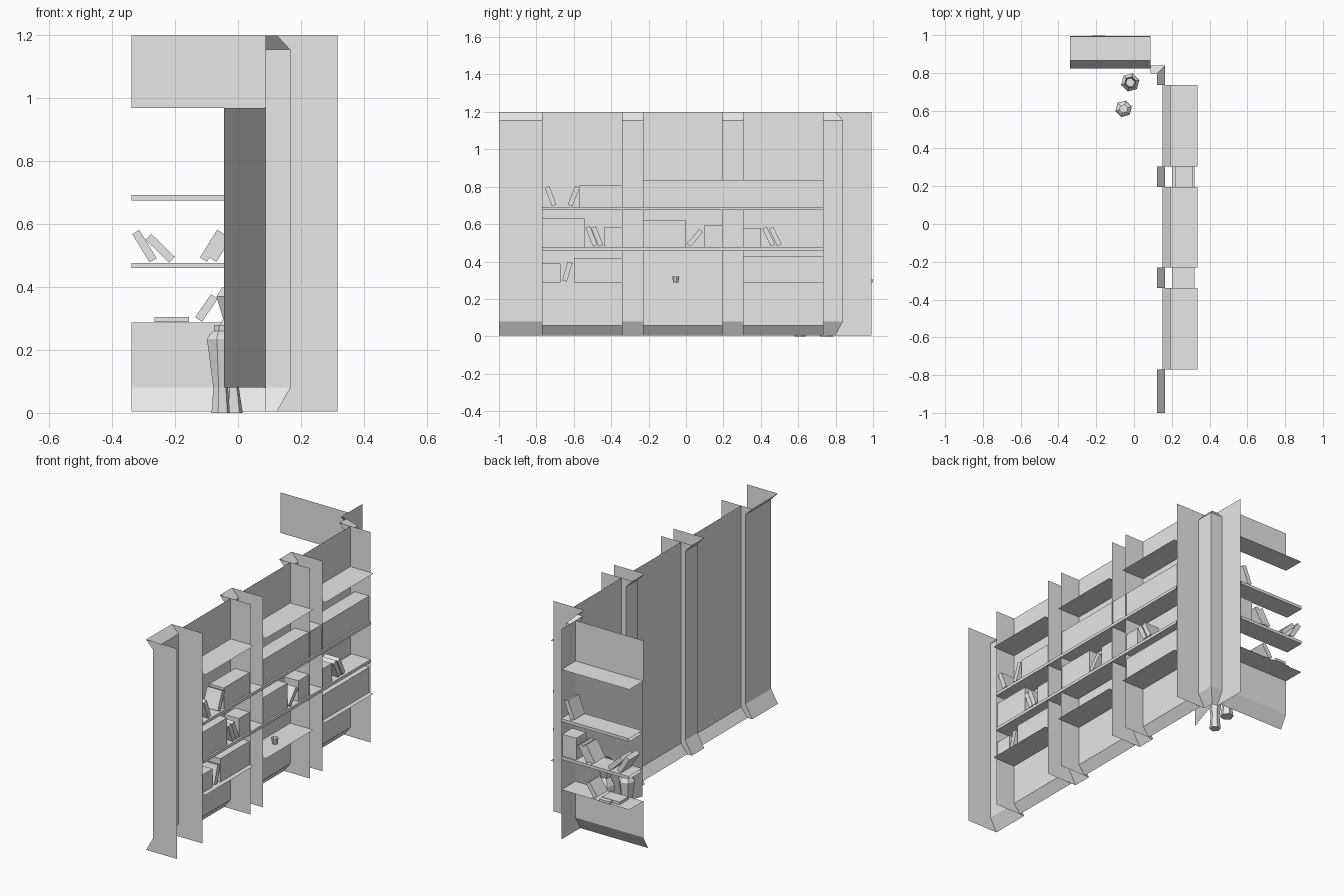
import bpy, bmesh, math
from mathutils import Vector

if "Cube" in bpy.data.objects:
    bpy.data.objects.remove(bpy.data.objects["Cube"])

grey = bpy.data.materials.new("plain grey")
grey.diffuse_color = (0.8, 0.8, 0.8, 1)
grey.use_nodes = True
grey.node_tree.nodes["Principled BSDF"].inputs["Base Color"].default_value = grey.diffuse_color


# Two wall frames: u runs along the wall, d is depth towards its open front
def long_wall(u, d, z):
    return Vector((d, u, z))


def short_wall(u, d, z):
    return Vector((u, d + 0.675, z))


def make(name, faces):
    """Object from a list of polygons."""
    bm = bmesh.new()
    for f in faces:
        bm.faces.new([bm.verts.new(p) for p in f])
    bmesh.ops.remove_doubles(bm, verts=bm.verts, dist=0.0005)
    me = bpy.data.meshes.new(name)
    bm.to_mesh(me)
    bm.free()
    me.materials.append(grey)
    ob = bpy.data.objects.new(name, me)
    bpy.context.collection.objects.link(ob)
    return ob


def strip(frame, profile, u0, u1):
    """Sweep a (d, z) profile along the wall."""
    return [[frame(u0, *a), frame(u1, *a), frame(u1, *b), frame(u0, *b)]
            for a, b in zip(profile, profile[1:])]


FIN = 0.317
PILLAR = [(0.123, 0.005), (0.165, 0.08), (0.165, 1.155), (0.123, 1.2)]
BAYS = [(-0.77, -0.34), (-0.23, 0.195), (0.305, 0.735)]
SHORT = (-0.338, 0.088)


def fin(frame, u):
    pts = [(FIN, 1.2), (FIN, 0.005)] + PILLAR
    return [[frame(u, d, z) for d, z in pts]]


# Upright side panels
for u in [-1.0] + [e for b in BAYS for e in b]:
    make("side_panel", fin(long_wall, u))
make("side_panel_short", fin(short_wall, SHORT[1]))

# Pillars between bays, and the mitred corner pillar
for u0, u1 in [(-1.0, -0.77), (-0.34, -0.23), (0.195, 0.305)]:
    make("pillar", strip(long_wall, PILLAR, u0, u1))
corner = []
for a, b in zip(PILLAR, PILLAR[1:]):
    corner.append([long_wall(0.735, *a), long_wall(a[0] + 0.675, *a),
                   long_wall(b[0] + 0.675, *b), long_wall(0.735, *b)])
    corner.append([short_wall(0.088, *a), short_wall(a[0], *a),
                   short_wall(b[0], *b), short_wall(0.088, *b)])
make("corner_pillar", corner)

# Bay backs with a kicked-out foot
for u0, u1 in BAYS:
    make("bay_back", strip(long_wall, [(0.152, 0.005), (0.192, 0.057),
                                       (0.192, 0.97), (0.192, 1.2)], u0, u1))
make("short_back_lower", strip(short_wall, [(0.148, 0.005), (0.19, 0.08),
                                            (0.19, 0.287)], *SHORT))
make("short_back_upper", strip(short_wall, [(0.19, 0.97), (0.19, 1.2)], *SHORT))

# Hinged back panel standing open
make("open_door", [[(0.088, 0.865, 0.08), (-0.044, 0.455, 0.08),
                    (-0.044, 0.455, 0.97), (0.088, 0.865, 0.97)]])

# Thin top and bottom shelves of each bay
for z in (0.287, 0.97):
    for u0, u1 in BAYS:
        make("bay_shelf", strip(long_wall, [(0.192, z), (0.337, z)], u0, u1))
    make("short_bay_shelf", strip(short_wall, [(0.19, z), (0.317, z)], *SHORT))

# Thick shelves running through, open at the ends
for z in (0.46, 0.675):
    prof = [(0.2, z), (0.32, z), (0.32, z + 0.017), (0.2, z + 0.017), (0.2, z)]
    make("long_shelf", strip(long_wall, prof, -0.77, 0.735))
    make("short_shelf", strip(short_wall, prof, *SHORT))


# Rows of upright books as plain blocks
def book_row(frame, u0, u1, z0, z1):
    prof = [(0.22, z0), (0.22, z1), (0.31, z1), (0.31, z0)]
    sides = [[frame(u, d, z) for d, z in prof] for u in (u0, u1)]
    make("book_row", strip(frame, prof, u0, u1) + sides)


for u0, u1, z0, z1 in [
        (-0.57, -0.34, 0.692, 0.81), (-0.23, 0.735, 0.692, 0.835),
        (-0.77, -0.54, 0.477, 0.63), (-0.435, -0.34, 0.477, 0.585),
        (-0.23, 0.0, 0.477, 0.62), (0.10, 0.195, 0.477, 0.595),
        (0.305, 0.40, 0.477, 0.58), (-0.77, -0.67, 0.287, 0.39),
        (-0.60, -0.34, 0.287, 0.42), (0.305, 0.735, 0.287, 0.43)]:
    book_row(long_wall, u0, u1, z0, z1)
book_row(short_wall, 0.0, 0.088, 0.477, 0.6)


# Single leaning books: foot position and top position along the wall
def book(frame, u0, z0, u1, z1, thick=0.026, d0=0.22, d1=0.315):
    a, b = Vector((u0, z0)), Vector((u1, z1))
    n = (b - a).normalized()
    n = Vector((-n.y, n.x)) * thick / 2
    q = [a - n, a + n, b + n, b - n]
    faces = strip(frame, [(0, 0)], 0, 0)
    for d in (d0, d1):
        faces.append([frame(p.x, d, p.y) for p in q])
    for p, r in zip(q, q[1:] + q[:1]):
        faces.append([frame(p.x, d0, p.y), frame(p.x, d1, p.y),
                      frame(r.x, d1, r.y), frame(r.x, d0, r.y)])
    make("book", faces)


for u0, z0, u1, z1 in [
        (-0.705, 0.70, -0.743, 0.80), (-0.62, 0.70, -0.58, 0.80),
        (-0.485, 0.485, -0.525, 0.585), (-0.455, 0.485, -0.495, 0.585),
        (0.015, 0.487, 0.08, 0.565), (0.465, 0.487, 0.42, 0.58),
        (0.50, 0.487, 0.455, 0.58), (-0.65, 0.295, -0.62, 0.395)]:
    book(long_wall, u0, z0, u1, z1)
for u0, z0, u1, z1 in [
        (-0.27, 0.485, -0.325, 0.575), (-0.21, 0.487, -0.285, 0.56),
        (-0.11, 0.487, -0.055, 0.575), (-0.08, 0.487, -0.025, 0.575),
        (0.02, 0.70, 0.06, 0.80), (-0.125, 0.297, -0.075, 0.37)]:
    book(short_wall, u0, z0, u1, z1)

# Books lying flat
book(short_wall, -0.265, 0.297, -0.155, 0.297, 0.016, 0.22, 0.30)
book(short_wall, -0.22, 0.296, -0.155, 0.296, 0.014, 0.23, 0.325)


# Six-sided vases and a cup
def lathe(name, x, y, profile, sides=6):
    ring = lambda r, z: [Vector((x + r * math.cos(i * math.tau / sides + 0.25),
                                 y + r * math.sin(i * math.tau / sides + 0.25), z))
                         for i in range(sides)]
    rings = [ring(*p) for p in profile]
    faces = [rings[0]]
    for a, b in zip(rings, rings[1:]):
        for i in range(sides):
            j = (i + 1) % sides
            faces.append([a[i], a[j], b[j], b[i]])
    make(name, faces)


lathe("small_vase", -0.055, 0.61, [(0.03, 0), (0.024, 0.08), (0.045, 0.235),
                                   (0.036, 0.25), (0.022, 0.26), (0.022, 0.28)])
lathe("tall_vase", -0.02, 0.75, [(0.036, 0), (0.022, 0.09), (0.05, 0.24), (0.048, 0.26),
                                 (0.028, 0.30), (0.05, 0.37), (0.03, 0.40)])
lathe("cup", 0.27, -0.055, [(0.014, 0.287), (0.02, 0.32)], 8)
